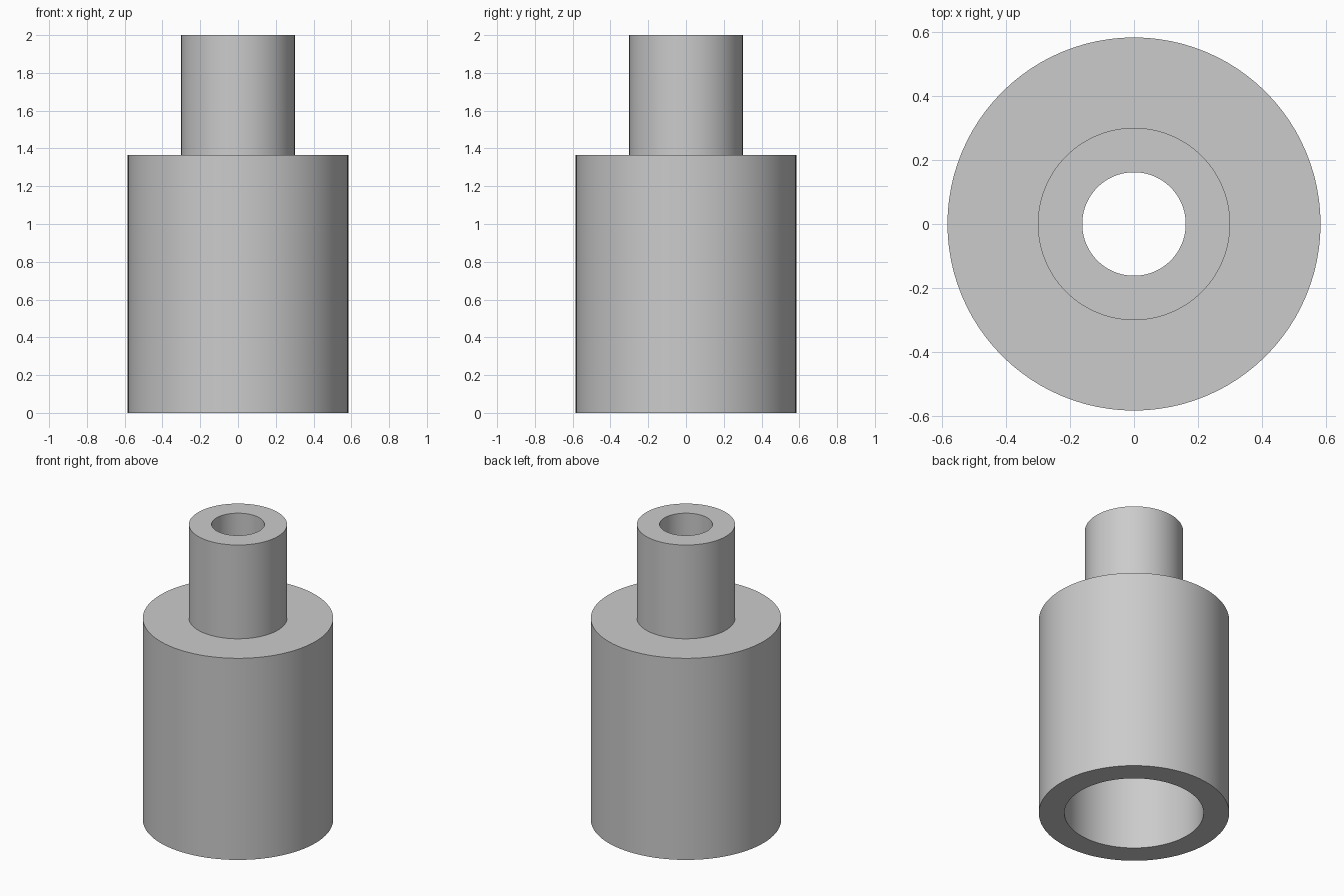
import bpy
import bmesh
import math
from mathutils import Matrix, Vector

cube = bpy.data.objects.get("Cube")
if cube:
    bpy.data.objects.remove(cube, do_unlink=True)

SEGMENTS = 96
BODY_R, SOCKET_R = 0.584, 0.427
NECK_R, BORE_R = 0.301, 0.162
SHOULDER_Z, SOCKET_Z, TOP_Z = 1.365, 1.21, 2.0

# Plain grey material
grey = bpy.data.materials.new("plain grey")
grey.use_nodes = True
colour = (0.6, 0.6, 0.6, 1)
grey.diffuse_color = colour
grey.node_tree.nodes["Principled BSDF"].inputs["Base Color"].default_value = colour


def lathe(name, profile):
    """Revolve a closed (radius, height) profile about z."""
    bm = bmesh.new()
    rings = []
    for r, z in profile:
        ring = bmesh.ops.create_circle(
            bm, segments=SEGMENTS, radius=r,
            matrix=Matrix.Translation(Vector((0, 0, z))))["verts"]
        rings.append(ring)
    for a, b in zip(rings, rings[1:] + rings[:1]):
        for i in range(SEGMENTS):
            j = (i + 1) % SEGMENTS
            bm.faces.new((a[i], a[j], b[j], b[i]))
    bmesh.ops.recalc_face_normals(bm, faces=bm.faces)
    mesh = bpy.data.meshes.new(name)
    bm.to_mesh(mesh)
    bm.free()
    mesh.materials.append(grey)
    obj = bpy.data.objects.new(name, mesh)
    bpy.context.collection.objects.link(obj)
    bpy.ops.object.select_all(action="DESELECT")
    obj.select_set(True)
    bpy.context.view_layer.objects.active = obj
    bpy.ops.object.shade_smooth_by_angle(angle=math.radians(30))
    return obj


# Stepped sleeve: wide socket below, narrow bored neck above
lathe("stepped_sleeve", [
    (SOCKET_R, 0), (BODY_R, 0),
    (BODY_R, SHOULDER_Z), (NECK_R, SHOULDER_Z),
    (NECK_R, TOP_Z), (BORE_R, TOP_Z),
    (BORE_R, SOCKET_Z), (SOCKET_R, SOCKET_Z),
])
